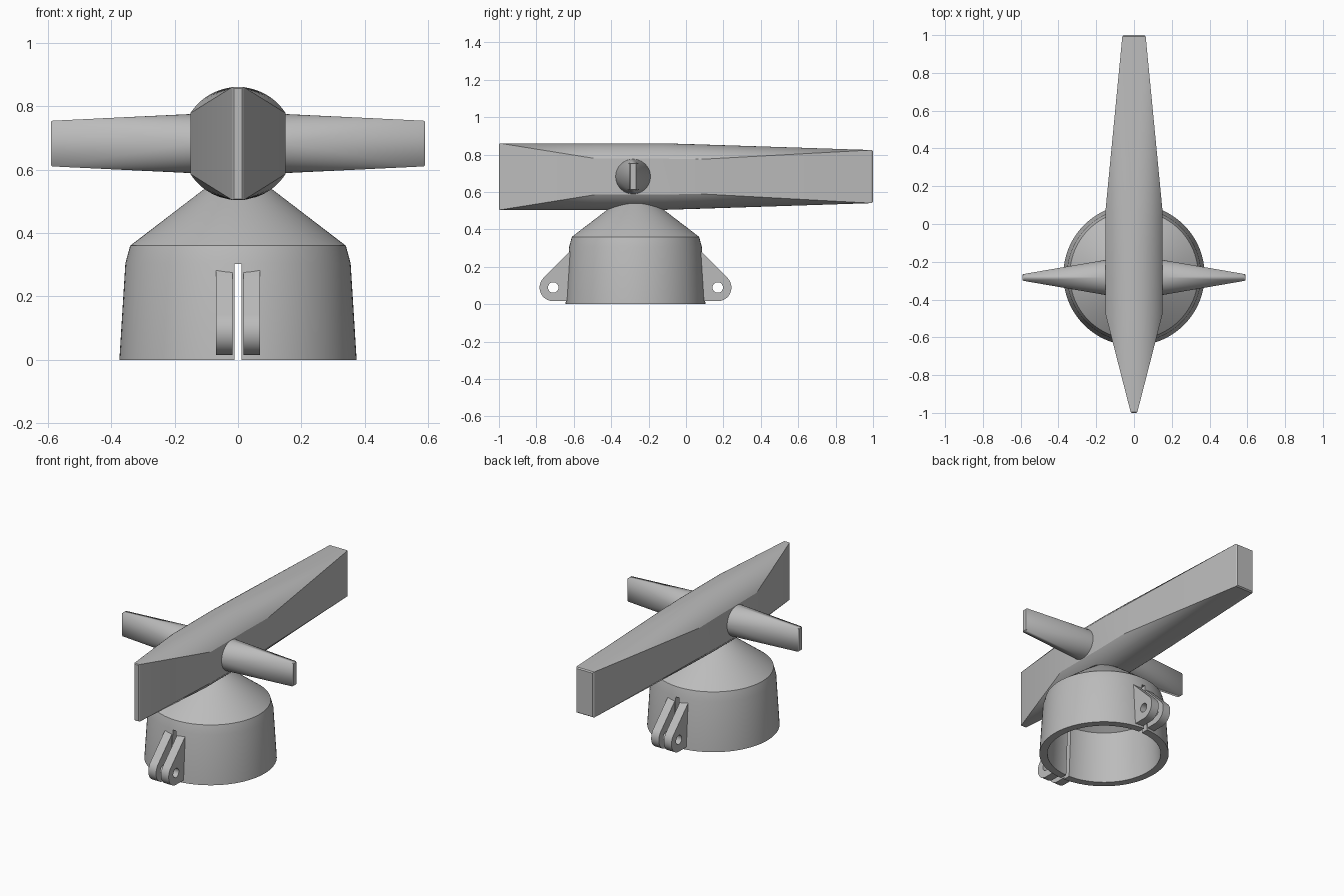
import bpy, bmesh, math
from mathutils import Vector

if "Cube" in bpy.data.objects:
    bpy.data.objects.remove(bpy.data.objects["Cube"], do_unlink=True)

grey = bpy.data.materials.new("plain_grey")
grey.use_nodes = True
colour = (0.5, 0.5, 0.5, 1)
grey.diffuse_color = colour
grey.node_tree.nodes["Principled BSDF"].inputs["Base Color"].default_value = colour

BASE_Y = -0.27   # axis of the cap
BODY_Z = 0.682   # axis of the wing
ARM_Y = -0.283


def finish(bm, name):
    bmesh.ops.recalc_face_normals(bm, faces=bm.faces)
    mesh = bpy.data.meshes.new(name)
    bm.to_mesh(mesh)
    bm.free()
    mesh.materials.append(grey)
    obj = bpy.data.objects.new(name, mesh)
    bpy.context.collection.objects.link(obj)
    return obj


def activate(obj):
    bpy.ops.object.select_all(action="DESELECT")
    obj.select_set(True)
    bpy.context.view_layer.objects.active = obj


def smooth(obj, angle=25):
    activate(obj)
    bpy.ops.object.shade_smooth_by_angle(angle=math.radians(angle))


def cut(obj, cutter):
    activate(obj)
    mod = obj.modifiers.new("cut", "BOOLEAN")
    mod.object = cutter
    mod.operation = "DIFFERENCE"
    mod.solver = "EXACT"
    bpy.ops.object.modifier_apply(modifier=mod.name)
    bpy.data.objects.remove(cutter, do_unlink=True)


def hull(points, name):
    bm = bmesh.new()
    for p in points:
        bm.verts.new(p)
    res = bmesh.ops.convex_hull(bm, input=bm.verts)
    inner = [v for v in res["geom_interior"] if isinstance(v, bmesh.types.BMVert)]
    bmesh.ops.delete(bm, geom=inner, context="VERTS")
    bmesh.ops.dissolve_limit(bm, angle_limit=math.radians(0.5), verts=bm.verts, edges=bm.edges)
    return finish(bm, name)


def rect(w, h):
    return [(sx * w, sz * h) for sx in (-1, 1) for sz in (-1, 1)]


def clipped_circle(r, limit, n=96):
    pts = []
    for i in range(n):
        a = 2 * math.pi * i / n
        if abs(r * math.cos(a)) < limit:
            pts.append((r * math.cos(a), r * math.sin(a)))
    return pts + rect(limit, math.sqrt(r * r - limit * limit))


def prism(outline, x0, x1, name):
    # extrude a (y, z) outline along x
    bm = bmesh.new()
    face = bm.faces.new([bm.verts.new((x0, y, z)) for y, z in outline])
    out = bmesh.ops.extrude_face_region(bm, geom=[face])["geom"]
    moved = [v for v in out if isinstance(v, bmesh.types.BMVert)]
    bmesh.ops.translate(bm, verts=moved, vec=(x1 - x0, 0, 0))
    return finish(bm, name)


# Long wing: thin front edge, round waist with flat sides, narrow tail
waist = clipped_circle(0.178, 0.15)
stations = [
    (-1.0, rect(0.013, 0.174), 1), (-0.995, rect(0.018, 0.178), 1),
    (-0.48, waist, 1), (-0.12, waist, 1), (0.08, waist, 0.965),
    (0.992, rect(0.062, 0.142), 1), (1.0, rect(0.056, 0.136), 1),
]
wing = hull([(x, y, BODY_Z + z * s) for y, ring, s in stations for x, z in ring], "long_wing")
smooth(wing)

# Side arms: round root blending to a thin upright tip
root = [(0.093 * math.cos(i * math.pi / 32), 0.093 * math.sin(i * math.pi / 32)) for i in range(64)]
for side, label in ((1, "left"), (-1, "right")):
    rings = [(0.10, root), (0.15, root), (0.585, rect(0.018, 0.072)), (0.59, rect(0.015, 0.069))]
    arm = hull([(side * x, ARM_Y + y, BODY_Z + z) for x, ring in rings for y, z in ring],
               label + "_arm")
    smooth(arm)

# Hollow cap: closed wall profile spun around the upright axis
profile = [(0, 0.60), (0.05, 0.582), (0.34, 0.36), (0.355, 0.305), (0.374, 0),
           (0.328, 0), (0.312, 0.32), (0.08, 0.495), (0, 0.495)]
bm = bmesh.new()
verts = [bm.verts.new((r, BASE_Y, z)) for r, z in profile]
edges = [bm.edges.new(pair) for pair in zip(verts, verts[1:])]
bmesh.ops.spin(bm, geom=verts + edges, cent=(0, BASE_Y, 0), axis=(0, 0, 1),
               angle=2 * math.pi, steps=96, use_duplicate=False)
bmesh.ops.remove_doubles(bm, verts=bm.verts, dist=0.0005)
cap = finish(bm, "hollow_cap")

# Clamp slit through the front and back of the cap
slit = prism([(-1, -0.1), (1, -0.1), (1, 0.303), (-1, 0.303)], -0.011, 0.011, "slit_cutter")
cut(cap, slit)
smooth(cap)


# Pairs of clamp ears with bolt holes, front and back
def circle(y, z, r, n=32):
    return [(y + r * math.cos(2 * math.pi * i / n), z + r * math.sin(2 * math.pi * i / n))
            for i in range(n)]


EAR_R, EAR_D, EAR_Z = 0.073, 0.44, 0.089
for end, end_name in ((-1, "front"), (1, "back")):
    for side, side_name in ((1, "left"), (-1, "right")):
        outline = [(0.338, EAR_Z - EAR_R)]
        for i in range(17):
            a = -math.pi / 2 + 0.75 * math.pi * i / 16
            outline.append((EAR_D + EAR_R * math.cos(a), EAR_Z + EAR_R * math.sin(a)))
        y, z = outline[-1]
        outline.append((0.342, z + y - 0.342))
        ear = prism([(BASE_Y + end * y, z) for y, z in outline],
                    side * 0.017, side * 0.07, end_name + "_" + side_name + "_ear")
        hole = prism(circle(BASE_Y + end * EAR_D, EAR_Z, 0.028), -0.2, 0.2, "hole_cutter")
        cut(ear, hole)
        smooth(ear)
